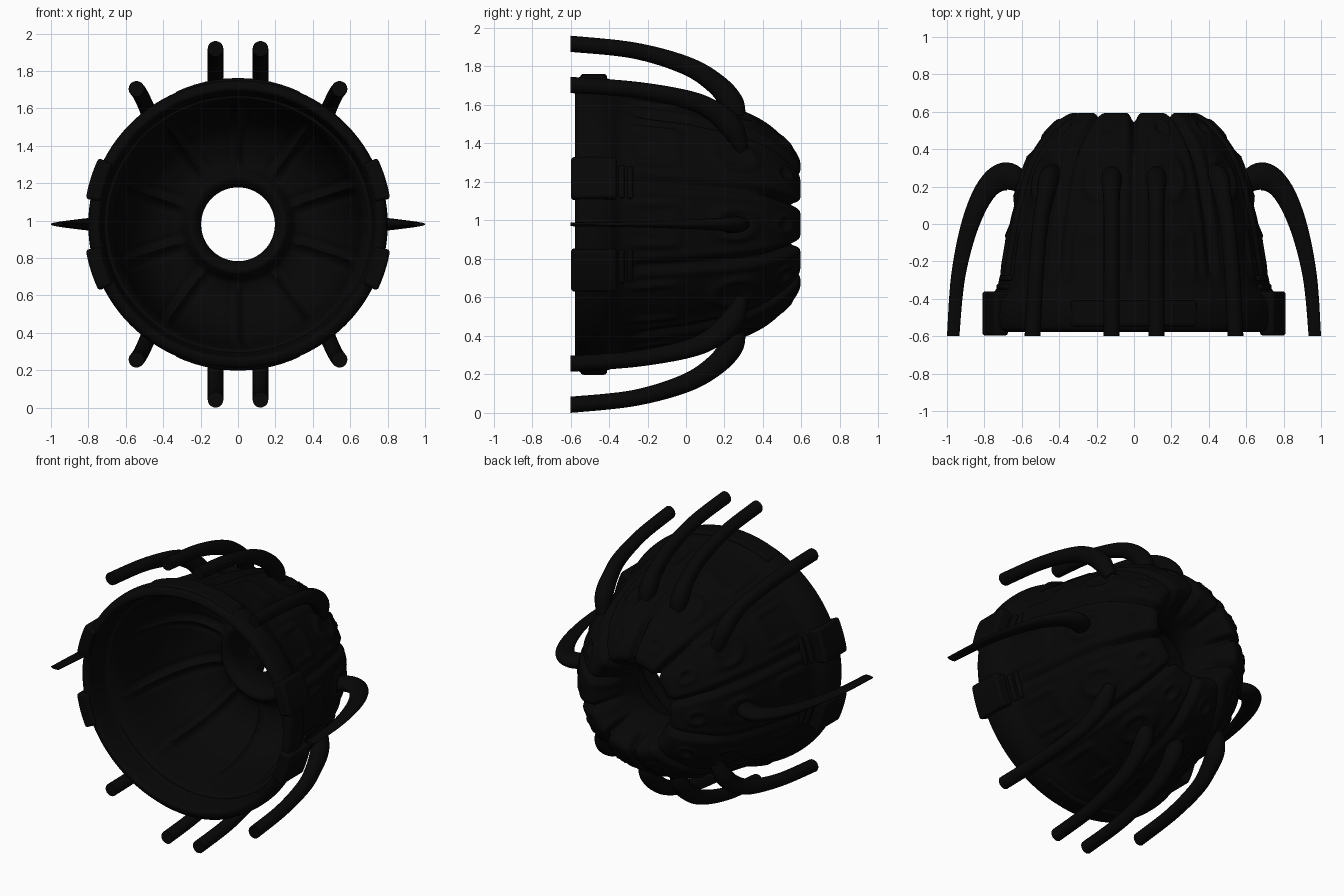
import bpy, bmesh, math
from mathutils import Vector

cube = bpy.data.objects.get("Cube")
if cube:
    bpy.data.objects.remove(cube, do_unlink=True)

CENTRE_Z = 0.98
PETALS = 10
STEP = 2 * math.pi / PETALS

black = bpy.data.materials.new("soft_black")
black.use_nodes = True
colour = (0.002, 0.002, 0.002, 1)
black.diffuse_color = colour
black.node_tree.nodes["Principled BSDF"].inputs["Base Color"].default_value = colour


def spline(points, n, cyclic=False):
    """Smooth resampling of a list of points, n samples per span."""
    pts = [Vector(p) for p in points]
    count = len(pts)
    pick = (lambda i: pts[i % count]) if cyclic else (lambda i: pts[min(max(i, 0), count - 1)])
    out = []
    for i in range(count if cyclic else count - 1):
        a, b, c, d = (pick(i + k) for k in (-1, 0, 1, 2))
        for j in range(n):
            t = j / n
            out.append(b + (c - a) * (t / 2) + (a * 2 - b * 5 + c * 4 - d) * (t * t / 2)
                       + (b * 3 - a - c * 3 + d) * (t ** 3 / 2))
    return out if cyclic else out + [pts[-1]]


def finish(name, bm, angle=40):
    bmesh.ops.recalc_face_normals(bm, faces=bm.faces)
    mesh = bpy.data.meshes.new(name)
    bm.to_mesh(mesh)
    bm.free()
    mesh.materials.append(black)
    ob = bpy.data.objects.new(name, mesh)
    bpy.context.collection.objects.link(ob)
    bpy.ops.object.select_all(action='DESELECT')
    ob.select_set(True)
    bpy.context.view_layer.objects.active = ob
    bpy.ops.object.shade_smooth_by_angle(angle=math.radians(angle))
    return ob


def skin(bm, rings, closed):
    """Bridge rings of vertices with quads."""
    pairs = list(zip(rings, rings[1:])) + ([(rings[-1], rings[0])] if closed else [])
    for a, b in pairs:
        for i in range(len(a)):
            j = (i + 1) % len(a)
            bm.faces.new((a[i], a[j], b[j], b[i]))


def ramp(x, lo, hi):
    t = min(max((x - lo) / (hi - lo), 0), 1)
    return t * t * (3 - 2 * t)


def ridge(x, width):
    return math.exp(-(x / width) ** 2)


# Shell profile as (radius, y): throat and back funnel, outside, front ring, inside
outside = [(.20, .33), (.222, .44), (.255, .535), (.31, .593), (.38, .57), (.46, .50),
           (.535, .40), (.60, .25), (.64, .1), (.665, 0), (.698, -.2), (.728, -.33)]
ring = [(.752, -.39), (.772, -.46), (.77, -.54), (.75, -.57), (.715, -.57)]
inside = [(.70, -.5), (.69, -.42), (.665, -.38), (.625, -.05), (.57, .11), (.49, .21),
          (.39, .255), (.315, .255), (.28, .215), (.255, .19), (.225, .20), (.20, .24)]
SPAN = 6
profile = spline(outside + ring + inside, SPAN, True)
outer_end = (len(outside) - 1) * SPAN
inner_start = (len(outside) + len(ring) + 2) * SPAN
lengths = [0]
for a, b in zip(profile, profile[1:]):
    lengths.append(lengths[-1] + (b - a).length)
eyelet_s, socket_s = lengths[5 * SPAN - 1], lengths[7 * SPAN]


def relief(i, r, y, off):
    """Raised and sunken detail at profile sample i, off = angle from petal centre."""
    across = off * r
    edge = (STEP / 2 - abs(off)) * r
    if i <= outer_end:
        fade = ramp(i, 0, 2 * SPAN) * ramp(outer_end - i, 0, SPAN)
        back = ramp(y, .3, .55)
        d = -(.02 + .03 * back) * ridge(edge, .02)
        d += .008 * ridge(edge - .05, .02) * (1 - back)
        # rounded panel with a sunken middle
        qx, qy = abs(across) - .085, abs(y + .18) - .11
        dist = math.hypot(max(qx, 0), max(qy, 0)) + min(max(qx, qy), 0) - .04
        d += .016 * ramp(-dist, -.012, .012) - .013 * ramp(-dist, .028, .045)
        # eyelet near the back and socket round the tendril
        s = lengths[i]
        e = math.hypot(across / .042, (s - eyelet_s) / .05)
        d += .012 * ridge(e - 1, .3) - .014 * ridge(e, .6)
        k = math.hypot(across / .075, (s - socket_s) / .11)
        d += .018 * ridge(k - 1, .25)
        return d * fade
    if i >= inner_start:
        fade = ramp(i, inner_start, inner_start + SPAN) * ramp(r, .27, .36)
        return fade * (.024 * ridge(edge, .014) - .007 * ridge(edge - .045, .015))
    return 0


# Petalled shell
SEG = 360
bm = bmesh.new()
rings = []
for i, p in enumerate(profile):
    tangent = (profile[(i + 1) % len(profile)] - profile[i - 1]).normalized()
    normal = Vector((-tangent.y, tangent.x))
    widen = 1 + .035 * ramp(-p.y, .33, .42)
    loop = []
    for j in range(SEG):
        a = 2 * math.pi * j / SEG
        off = (a + STEP / 2) % STEP - STEP / 2
        q = p + normal * relief(i, p.x, p.y, off)
        loop.append(bm.verts.new((q.x * math.cos(a) * widen, q.y,
                                  CENTRE_Z + q.x * math.sin(a))))
    rings.append(loop)
skin(bm, rings, True)
finish("petalled_shell", bm, 60)


def arc_block(name, r0, r1, y0, y1, a0, a1, bevel):
    """Curved block following the front ring."""
    bm = bmesh.new()
    loops = []
    for j in range(13):
        a = math.radians(a0 + (a1 - a0) * j / 12)
        loops.append([bm.verts.new((r * math.cos(a), y, CENTRE_Z + r * math.sin(a)))
                      for r, y in ((r0, y0), (r1, y0), (r1, y1), (r0, y1))])
    skin(bm, loops, False)
    bm.faces.new(loops[0])
    bm.faces.new(loops[-1])
    ob = finish(name, bm)
    mod = ob.modifiers.new("soft_edges", 'BEVEL')
    mod.width, mod.segments = bevel, 4
    mod.limit_method, mod.angle_limit = 'ANGLE', math.radians(40)


# Ring pads on both sides, with thin ribs behind
for side, middle in (("left_upper", 17.5), ("left_lower", -17.5),
                     ("right_upper", 162.5), ("right_lower", 197.5)):
    arc_block(side + "_pad", .74, .825, -.597, -.36, middle - 8, middle + 8, .038)
    for n in range(2):
        y = -.35 + n * .045
        arc_block(f"{side}_rib_{n + 1}", .69, .75 - n * .015, y, y + .03,
                  middle - 7, middle + 7, .012)

# Raised plates on the top and bottom of the ring
for name, middle in (("top_plate", 90), ("bottom_plate", 270)):
    arc_block(name, .74, .782, -.55, -.41, middle - 26, middle + 26, .018)


def tendril(name, path, sx, sz):
    """Tube through (x, y, z, half depth, half width), mirrored by sx and sz."""
    samples = spline(path, 8)
    points = [Vector((p[0] * sx, p[1], CENTRE_Z + p[2] * sz)) for p in samples]
    lean = (points[-1] - points[0])
    lean.y = 0
    flat = lean.cross(Vector((0, 1, 0))).normalized()
    bm = bmesh.new()
    loops = []
    for i, c in enumerate(points):
        t = points[min(i + 1, len(points) - 1)] - points[max(i - 1, 0)]
        if i == len(points) - 1:
            t = Vector((0, -1, 0))
        n = t.cross(flat).normalized()
        depth, width = samples[i][3], samples[i][4]
        loops.append([bm.verts.new(c + n * depth * math.cos(k * math.pi / 10)
                                   + flat * width * math.sin(k * math.pi / 10))
                      for k in range(20)])
    skin(bm, loops, False)
    bm.faces.new(loops[0])
    bm.faces.new(loops[-1])
    finish(name, bm, 50)


# Tendrils curling forward from the sockets
inner_path = [(.12, .275, .545, .035, .04), (.12, .24, .63, .06, .055), (.12, .155, .73, .055, .045),
              (.12, 0, .825, .048, .042), (.12, -.27, .903, .042, .042), (.12, -.6, .938, .042, .042)]
outer_path = [(.43, .29, .39, .035, .04), (.455, .24, .50, .06, .055), (.475, .14, .59, .055, .045),
              (.50, 0, .65, .048, .042), (.525, -.27, .70, .042, .042), (.543, -.6, .724, .042, .042)]
side_path = [(.57, .20, 0, .045, .045), (.68, .255, 0, .075, .045), (.785, .19, 0, .06, .035),
             (.875, 0, 0, .048, .024), (.94, -.28, 0, .038, .015), (.967, -.6, 0, .033, .01)]
for sx, side in ((1, "left"), (-1, "right")):
    for sz, level in ((1, "upper"), (-1, "lower")):
        tendril(f"{side}_{level}_inner_tendril", inner_path, sx, sz)
        tendril(f"{side}_{level}_outer_tendril", outer_path, sx, sz)
    tendril(f"{side}_side_tendril", side_path, sx, 1)
